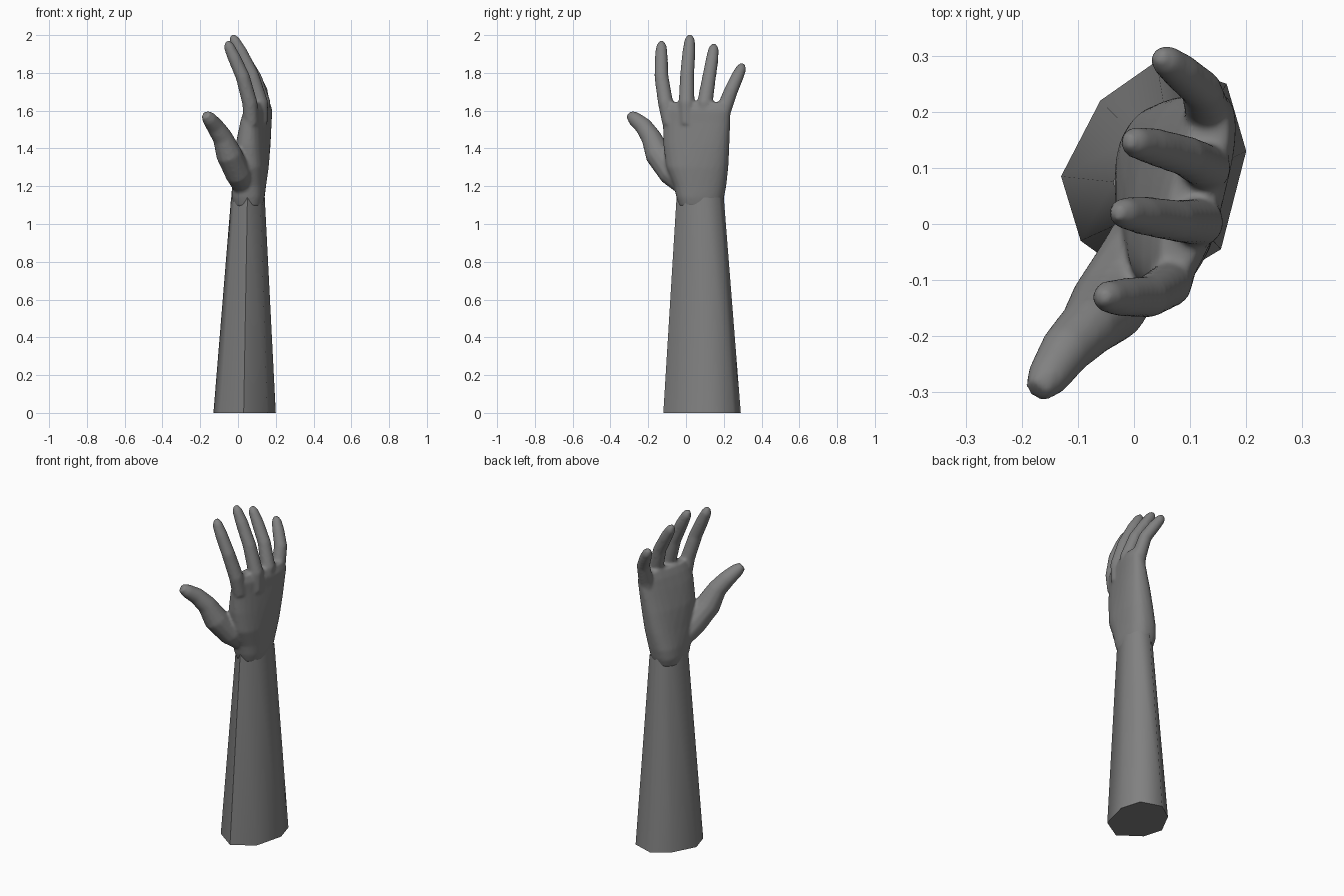
import bpy, bmesh, math
from mathutils import Vector

if "Cube" in bpy.data.objects:
    bpy.data.objects.remove(bpy.data.objects["Cube"])

skin = bpy.data.materials.new("grey")
skin.diffuse_color = (0.22, 0.22, 0.22, 1)
skin.use_nodes = True
skin.node_tree.nodes["Principled BSDF"].inputs["Base Color"].default_value = skin.diffuse_color


def loft(bm, rings, cap_end=True):
    """Join a list of point rings with quads and close the ends."""
    loops = [[bm.verts.new(p) for p in r] for r in rings]
    n = len(loops[0])
    for a, b in zip(loops, loops[1:]):
        for i in range(n):
            j = (i + 1) % n
            bm.faces.new((a[i], a[j], b[j], b[i]))
    bm.faces.new(loops[0][::-1])
    if cap_end:
        bm.faces.new(loops[-1])


def tube(bm, path, n=12):
    """Round tube along (x, y, z, radius) points with rounded tip."""
    pts = [Vector(p[:3]) for p in path]
    rings = []
    for i, p in enumerate(pts):
        d = (pts[min(i + 1, len(pts) - 1)] - pts[max(i - 1, 0)]).normalized()
        u = d.cross(Vector((1, 0, 0))).normalized()
        v = d.cross(u)
        rings.append([p + path[i][3] * (u * math.cos(t) + v * math.sin(t))
                      for t in (k * math.tau / n for k in range(n))])
    loft(bm, rings)


def finish(bm, name):
    bmesh.ops.recalc_face_normals(bm, faces=bm.faces)
    me = bpy.data.meshes.new(name)
    bm.to_mesh(me)
    bm.free()
    ob = bpy.data.objects.new(name, me)
    bpy.context.collection.objects.link(ob)
    me.materials.append(skin)
    bpy.context.view_layer.objects.active = ob
    ob.select_set(True)
    bpy.ops.object.shade_smooth_by_angle(angle=math.radians(60))
    ob.select_set(False)
    return ob


# forearm: tapered eight-sided sleeve
base = [(-.13, .085), (-.06, .22), (.04, .29), (.165, .25),
        (.20, .13), (.155, -.045), (.03, -.12), (-.095, -.03)]
top = [(.0525 + (x - .035) * .54, .075 + (y - .085) * .61) for x, y in base]
bm = bmesh.new()
loft(bm, [[(x, y, 0) for x, y in base], [(x, y, 1.14) for x, y in top]], False)
finish(bm, "forearm")

# palm: flattened sections (x, y, z, half width, half thickness, tilt in degrees)
bm = bmesh.new()
sections = [(.053, .075, 1.09, .108, .076, 0), (.053, .075, 1.14, .126, .088, 0),
            (.058, .075, 1.20, .138, .090, 3), (.070, .060, 1.30, .165, .088, 8),
            (.080, .055, 1.42, .178, .080, 13), (.095, .056, 1.54, .183, .064, 15),
            (.106, .060, 1.60, .180, .056, 15), (.108, .058, 1.645, .160, .040, 15)]
rings = []
for x, y, z, w, h, tilt in sections:
    s, c = math.sin(math.radians(tilt)), math.cos(math.radians(tilt))
    ring = []
    for k in range(24):
        t = k * math.tau / 24
        a = w * math.copysign(abs(math.cos(t)) ** .8, math.cos(t))
        b = h * math.copysign(abs(math.sin(t)) ** .8, math.sin(t))
        ring.append((x + a * s - b * c, y + a * c + b * s, z))
    rings.append(ring)
loft(bm, rings)

# fingers and thumb
digits = [
    # index
    [(.07, -.085, 1.53, .040), (.063, -.108, 1.64, .041), (.025, -.130, 1.78, .038),
     (-.020, -.131, 1.88, .035), (-.048, -.130, 1.94, .029), (-.057, -.130, 1.968, .014)],
    # middle
    [(.115, .005, 1.53, .042), (.118, .003, 1.64, .043), (.073, .006, 1.79, .038),
     (.015, .015, 1.91, .035), (-.020, .020, 1.975, .028), (-.032, .021, 2.0, .013)],
    # ring
    [(.125, .09, 1.53, .040), (.132, .10, 1.64, .042), (.092, .121, 1.77, .037),
     (.035, .138, 1.87, .034), (.000, .146, 1.928, .028), (-.012, .148, 1.952, .013)],
    # little
    [(.120, .175, 1.50, .038), (.132, .198, 1.60, .042), (.120, .240, 1.71, .037),
     (.082, .272, 1.78, .034), (.055, .293, 1.825, .028), (.043, .300, 1.848, .013)],
    # thumb
    [(.03, .00, 1.20, .058), (.0, -.075, 1.27, .071), (-.048, -.148, 1.37, .070),
     (-.082, -.185, 1.46, .054), (-.122, -.225, 1.518, .047),
     (-.155, -.275, 1.560, .038), (-.173, -.298, 1.580, .024)],
]
for d in digits:
    tube(bm, d)
hand = finish(bm, "hand")

# fuse the parts of the hand into one smooth skin
rm = hand.modifiers.new("fuse", 'REMESH')
rm.mode = 'VOXEL'
rm.voxel_size = .008
rm.use_smooth_shade = True
sm = hand.modifiers.new("soften", 'SMOOTH')
sm.factor = .5
sm.iterations = 8
